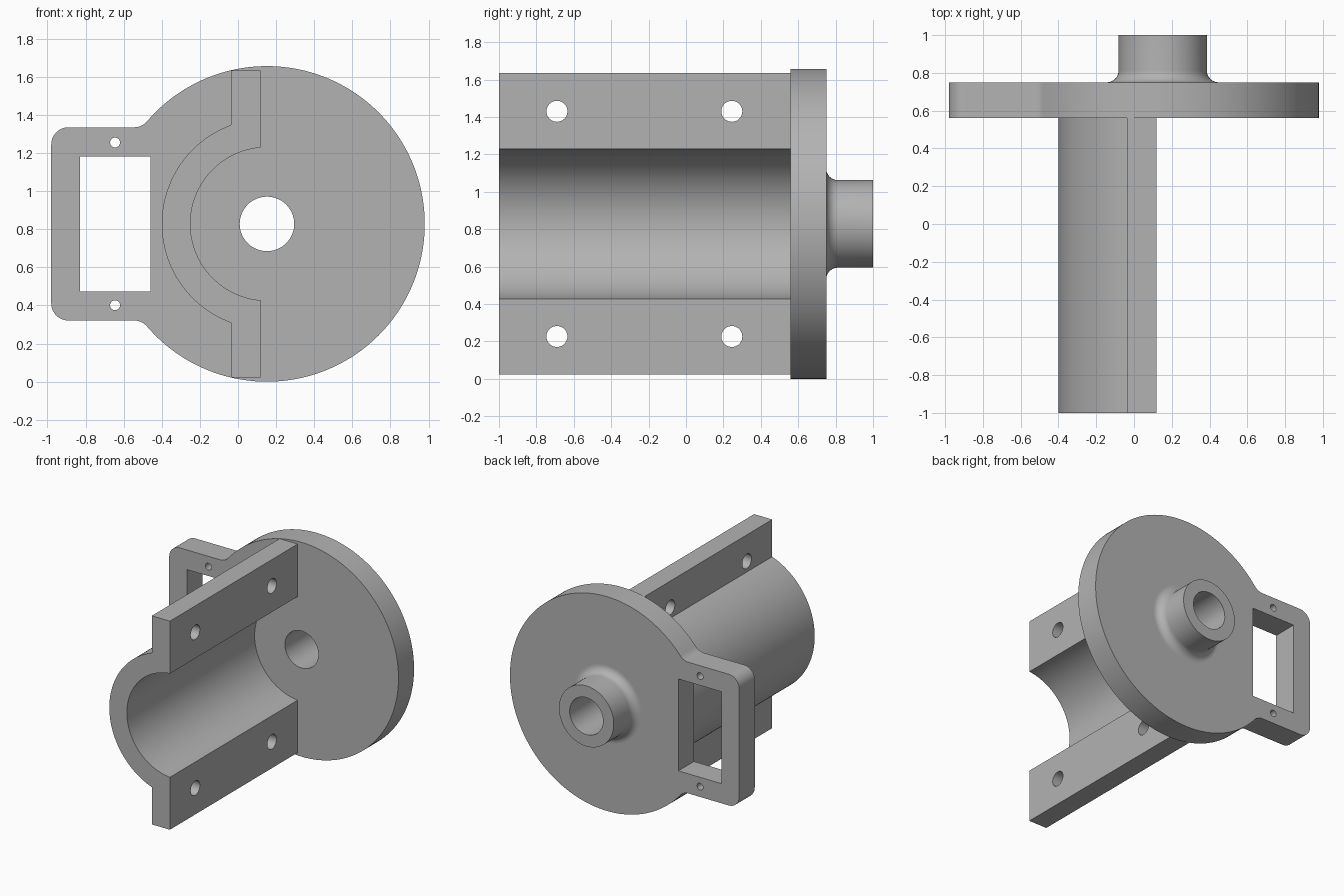
import bpy, bmesh, math
from mathutils import Matrix

cube = bpy.data.objects.get("Cube")
if cube:
    bpy.data.objects.remove(cube, do_unlink=True)

grey = bpy.data.materials.new("plain grey")
grey.use_nodes = True
colour = (0.45, 0.45, 0.45, 1)
grey.diffuse_color = colour
grey.node_tree.nodes["Principled BSDF"].inputs["Base Color"].default_value = colour

CX, CZ, R = 0.152, 0.828, 0.828      # disc centre and radius
PLATE_FRONT, PLATE_BACK = 0.56, 0.75
BORE = 0.143


def arc(cx, cz, r, start, end, steps=16):
    """Points on an arc, angles in degrees."""
    angles = [math.radians(start + (end - start) * i / steps) for i in range(steps + 1)]
    return [(cx + r * math.cos(a), cz + r * math.sin(a)) for a in angles]


def circle(cx, cz, r, steps=64):
    return arc(cx, cz, r, 0, 360, steps)[:-1]


def mirrored(points):
    """Closed outline from an upper half, mirrored about the centre height."""
    return points + [(x, 2 * CZ - z) for x, z in reversed(points)]


def finish(name, bm):
    bmesh.ops.recalc_face_normals(bm, faces=bm.faces)
    mesh = bpy.data.meshes.new(name)
    bm.to_mesh(mesh)
    bm.free()
    mesh.materials.append(grey)
    obj = bpy.data.objects.new(name, mesh)
    bpy.context.collection.objects.link(obj)
    return obj


def prism(name, outline, lo, hi, axis="y"):
    """Extrude an outline along y (outline in x, z) or along x (outline in y, z)."""
    def place(u, v, t):
        return (u, t, v) if axis == "y" else (t, u, v)
    bm = bmesh.new()
    a, b = [[bm.verts.new(place(u, v, t)) for u, v in outline] for t in (lo, hi)]
    bm.faces.new(a)
    bm.faces.new(b)
    for i in range(len(a)):
        j = (i + 1) % len(a)
        bm.faces.new((a[i], a[j], b[j], b[i]))
    return finish(name, bm)


def select(obj):
    bpy.ops.object.select_all(action="DESELECT")
    obj.select_set(True)
    bpy.context.view_layer.objects.active = obj


def cut(obj, cutters):
    select(obj)
    for cutter in cutters:
        mod = obj.modifiers.new("cut", "BOOLEAN")
        mod.operation, mod.solver, mod.object = "DIFFERENCE", "EXACT", cutter
        bpy.ops.object.modifier_apply(modifier=mod.name)
        bpy.data.objects.remove(cutter, do_unlink=True)


def smooth(obj):
    select(obj)
    bpy.ops.object.shade_smooth_by_angle(angle=math.radians(30))


# Back plate: disc blended into a rounded side bracket
top, left, corner, blend = 1.335, -0.98, 0.09, 0.09
rise = top + blend - CZ
run = math.sqrt((R + blend) ** 2 - rise ** 2)
tangent = math.degrees(math.atan2(rise, run))
upper = arc(left + corner, top - corner, corner, 180, 90)
upper += arc(CX - run, top + blend, blend, 270, 360 - tangent)
upper += arc(CX, CZ, R, 180 - tangent, 0, 96)[1:-1]
half = mirrored(upper)
half.insert(len(upper), (CX + R, CZ))
plate = prism("back_plate", half, PLATE_FRONT, PLATE_BACK)

window = mirrored([(-0.83, 1.183), (-0.46, 1.183)])
cutters = [prism("window_cutter", window, 0.4, 0.9),
           prism("bore_cutter", circle(CX, CZ, BORE), 0.4, 0.9)]
for side in (-1, 1):
    hole = circle(-0.645, CZ + side * 0.427, 0.026, 32)
    cutters.append(prism("screw_hole_cutter", hole, 0.4, 0.9))
cut(plate, cutters)
smooth(plate)

# Half-pipe clamp with flat flanges above and below
outer, inner, flange_x, open_x, flange_top = 0.552, 0.402, -0.037, 0.118, 1.634


def meet(r, x):
    return math.degrees(math.acos((x - CX) / r))


outer_arc = arc(CX, CZ, outer, 360 - meet(outer, flange_x), meet(outer, flange_x), 72)
inner_arc = arc(CX, CZ, inner, meet(inner, open_x), 360 - meet(inner, open_x), 72)
bottom = 2 * CZ - flange_top
outline = (outer_arc + [(flange_x, flange_top), (open_x, flange_top)]
           + inner_arc + [(open_x, bottom), (flange_x, bottom)])
clamp = prism("half_pipe_clamp", outline, -1, PLATE_FRONT)
cut(clamp, [prism("bolt_hole_cutter", circle(y, CZ + side * 0.602, 0.056, 48), -0.2, 0.3, "x")
            for y in (-0.69, 0.245) for side in (-1, 1)])
smooth(clamp)

# Hollow hub with a filleted foot, turned about the bore axis
hub_r, fillet = 0.234, 0.062
profile = [(BORE, PLATE_BACK), (BORE, 1), (hub_r, 1)]
profile += arc(hub_r + fillet, PLATE_BACK + fillet, fillet, 180, 270, 12)
bm = bmesh.new()
verts = [bm.verts.new((CX + r, y, CZ)) for r, y in profile]
edges = [bm.edges.new((verts[i], verts[(i + 1) % len(verts)])) for i in range(len(verts))]
bmesh.ops.spin(bm, geom=verts + edges, cent=(CX, 0, CZ), axis=(0, 1, 0),
               angle=math.tau, steps=64, use_merge=True)
bmesh.ops.remove_doubles(bm, verts=bm.verts, dist=0.0001)
smooth(finish("hub", bm))
